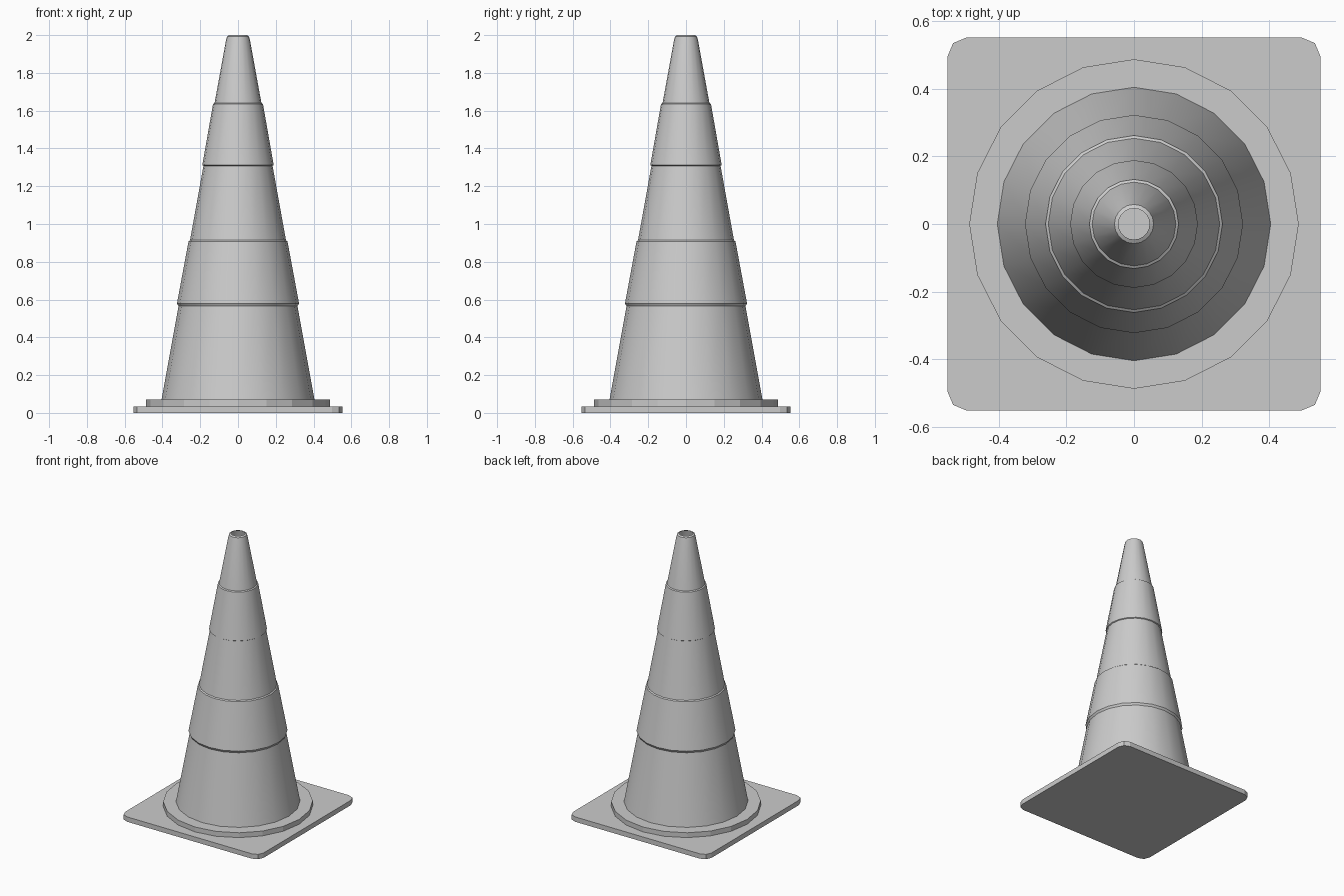
import bpy, bmesh, math

if "Cube" in bpy.data.objects:
    bpy.data.objects.remove(bpy.data.objects["Cube"])

SIDES = 20


def finish(bm, name, smooth=False):
    bmesh.ops.recalc_face_normals(bm, faces=bm.faces[:])
    mesh = bpy.data.meshes.new(name)
    bm.to_mesh(mesh)
    bm.free()
    ob = bpy.data.objects.new(name, mesh)
    bpy.context.collection.objects.link(ob)
    if smooth:
        bpy.ops.object.select_all(action='DESELECT')
        ob.select_set(True)
        bpy.context.view_layer.objects.active = ob
        bpy.ops.object.shade_smooth_by_angle(angle=math.radians(30))
    return ob


def lathe(name, profile):
    """Revolve (radius, z) points around z, leaving the ends open."""
    bm = bmesh.new()
    rings = [[bm.verts.new((r * math.cos(math.tau * i / SIDES),
                            r * math.sin(math.tau * i / SIDES), z))
              for i in range(SIDES)] for r, z in profile]
    for a, b in zip(rings, rings[1:]):
        for i in range(SIDES):
            j = (i + 1) % SIDES
            bm.faces.new((a[i], a[j], b[j], b[i]))
    return finish(bm, name, True)


# Square base plate with rounded corners
bm = bmesh.new()
bmesh.ops.create_cube(bm, size=1)
for v in bm.verts:
    v.co = (v.co.x * 1.104, v.co.y * 1.104, (v.co.z + 0.5) * 0.035)
upright = [e for e in bm.edges if abs(e.verts[0].co.z - e.verts[1].co.z) > 0.01]
bmesh.ops.bevel(bm, geom=upright, offset=0.055, segments=2, profile=0.5,
                affect='EDGES')
finish(bm, "base_plate")

# Raised round step on the plate
bm = bmesh.new()
bmesh.ops.create_cone(bm, cap_ends=True, segments=SIDES, radius1=0.488,
                      radius2=0.488, depth=0.035)
# put a corner exactly on the x axis, and stand it on the plate
for v in bm.verts:
    v.co.z += 0.0525
finish(bm, "base_ring")

# Hollow cone with two raised bands and a rolled open rim
lathe("cone_body", [
    (0.405, 0.07), (0.315, 0.565),
    (0.323, 0.58), (0.262, 0.908),      # lower band
    (0.254, 0.914), (0.183, 1.308),
    (0.189, 1.312), (0.132, 1.636),     # upper band
    (0.124, 1.641), (0.063, 1.975),
    (0.058, 1.993), (0.046, 2.0),       # rim
])
